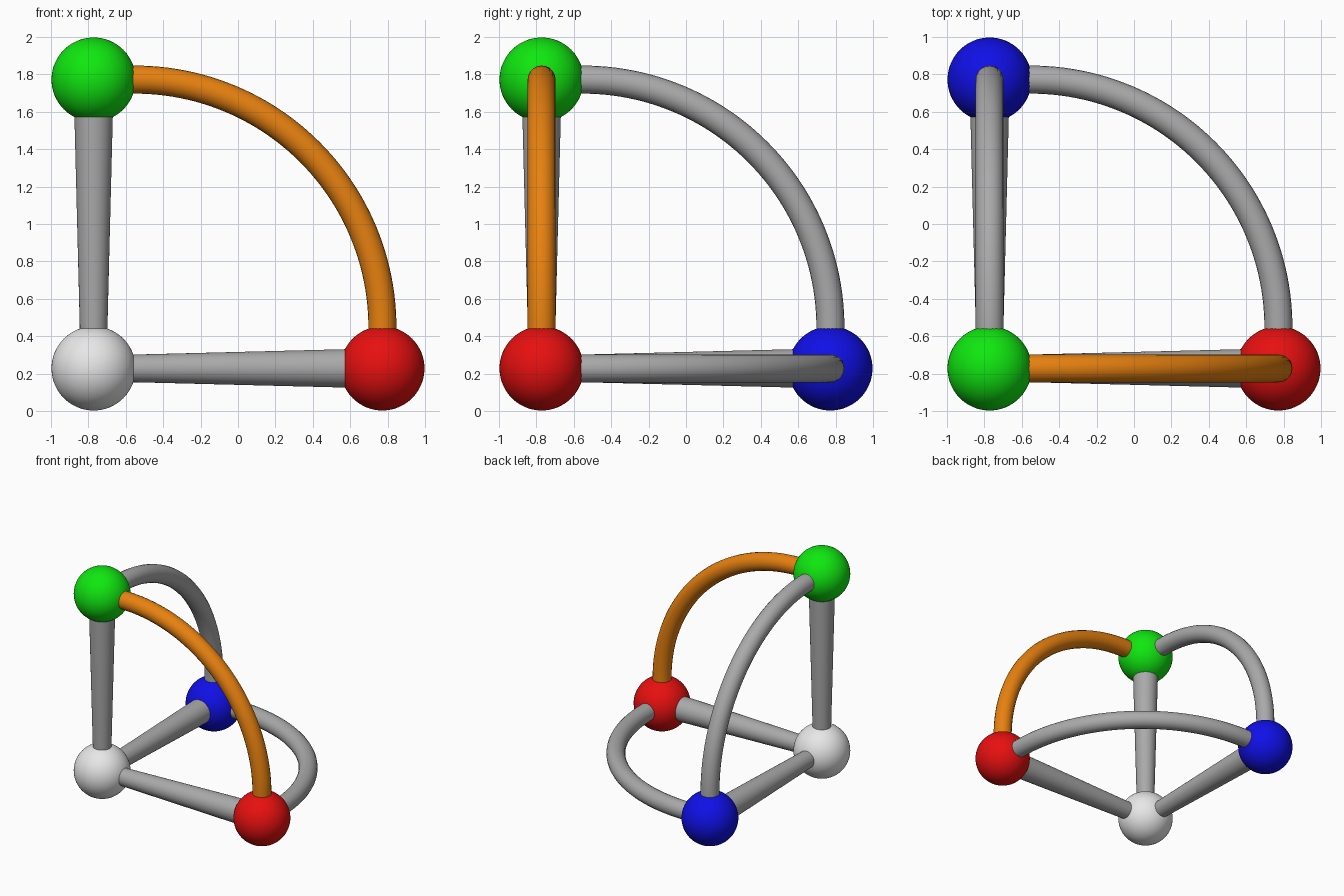
import bpy, math
from mathutils import Vector

if "Cube" in bpy.data.objects:
    bpy.data.objects.remove(bpy.data.objects["Cube"])

C, R = 0.772, 0.225          # joint offset, joint radius
L = 2 * C                    # joint spacing
TUBE = 0.075
GAP = 0.22                   # straight stub hidden in the joint before each arc


def material(name, rgb):
    m = bpy.data.materials.new(name)
    m.diffuse_color = (*rgb, 1)
    m.use_nodes = True
    m.node_tree.nodes["Principled BSDF"].inputs["Base Color"].default_value = m.diffuse_color
    return m


red = material("red", (0.8, 0.005, 0.005))
green = material("green", (0.005, 0.8, 0.005))
blue = material("blue", (0.005, 0.005, 0.8))
white = material("white", (0.8, 0.8, 0.8))
gray = material("gray", (0.4, 0.4, 0.4))
orange = material("orange", (0.8, 0.22, 0.005))

corner = Vector((-C, -C, R + 0.003))
X, Y, Z = Vector((1, 0, 0)), Vector((0, 1, 0)), Vector((0, 0, 1))


def ball(name, pos, mat):
    bpy.ops.mesh.primitive_uv_sphere_add(segments=64, ring_count=32, radius=R, location=pos)
    o = bpy.context.object
    o.name = name
    o.data.materials.append(mat)
    bpy.ops.object.shade_smooth()


def rod(name, axis):
    # tapered rod, wider at the coloured joint
    a, b = 0.18, L - 0.18
    bpy.ops.mesh.primitive_cone_add(vertices=48, radius1=0.073, radius2=0.103, depth=b - a,
                                    location=corner + axis * (a + b) / 2,
                                    rotation=axis.to_track_quat('Z', 'Y').to_euler())
    o = bpy.context.object
    o.name = name
    o.data.materials.append(gray)
    bpy.ops.object.shade_smooth_by_angle(angle=math.radians(40))


def arc(name, u, v, mat):
    # quarter circle leaving one joint and entering the other at right angles
    r = L - GAP
    pts = [u * L + v * 0.16]
    for i in range(49):
        t = math.pi / 2 * i / 48
        pts.append(u * (GAP + r * math.cos(t)) + v * (GAP + r * math.sin(t)))
    pts.append(v * L + u * 0.16)
    cu = bpy.data.curves.new(name, 'CURVE')
    cu.dimensions = '3D'
    cu.bevel_depth = TUBE
    cu.bevel_resolution = 8
    cu.use_fill_caps = True
    s = cu.splines.new('POLY')
    s.points.add(len(pts) - 1)
    for p, q in zip(s.points, pts):
        p.co = (*(corner + q), 1)
    s.use_smooth = True
    cu.materials.append(mat)
    o = bpy.data.objects.new(name, cu)
    bpy.context.collection.objects.link(o)


# joints
ball("corner_joint", corner, white)
ball("right_joint", corner + X * L, red)
ball("back_joint", corner + Y * L, blue)
ball("top_joint", corner + Z * L, green)

# straight rods
for name, axis in (("right_rod", X), ("back_rod", Y), ("upright_rod", Z)):
    rod(name, axis)

# curved tubes
arc("front_arc", X, Z, orange)
arc("side_arc", Y, Z, gray)
arc("floor_arc", X, Y, gray)
